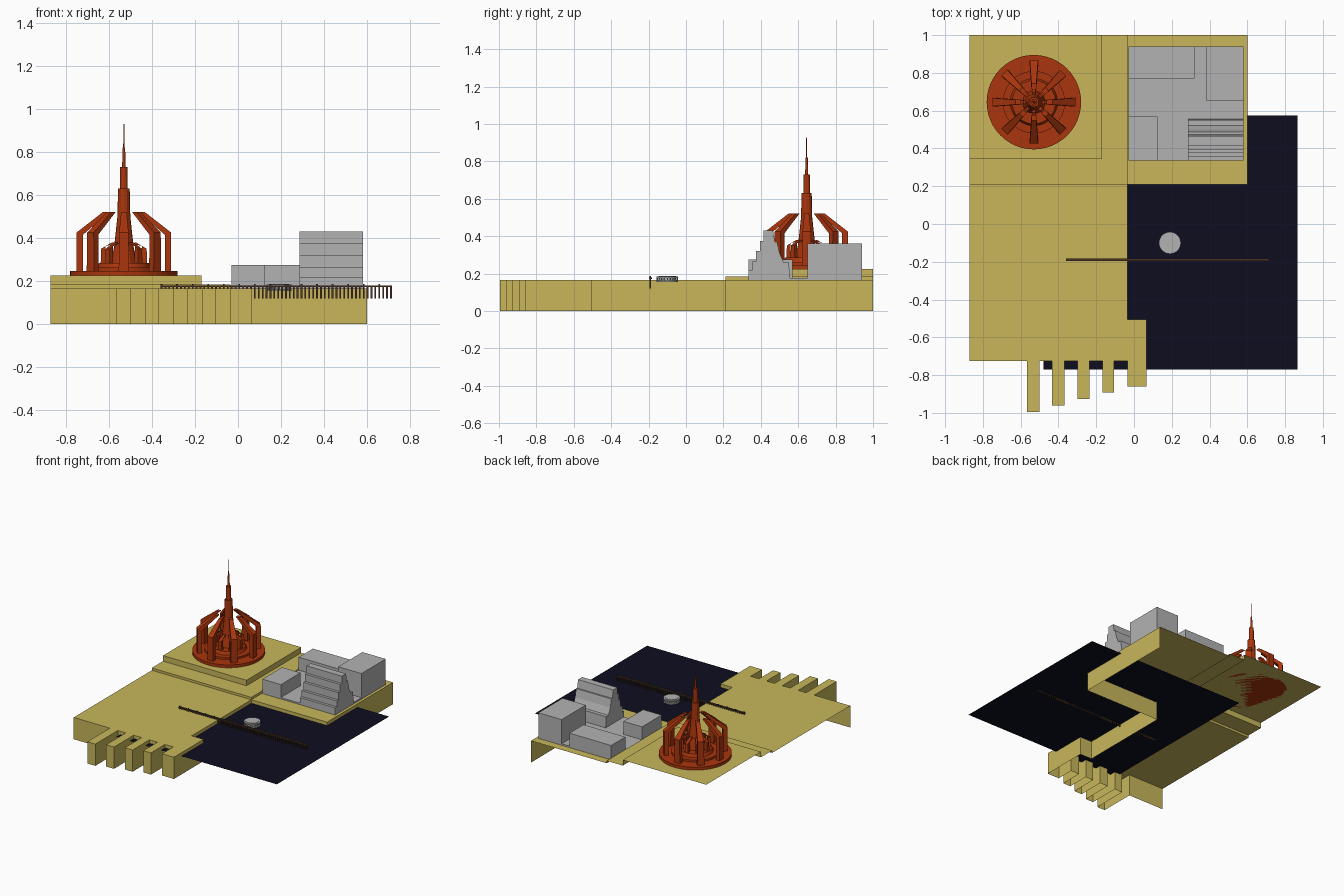
import bpy, bmesh, math
from mathutils import Matrix, Vector

if "Cube" in bpy.data.objects:
    bpy.data.objects.remove(bpy.data.objects["Cube"])


def mat(name, col):
    m = bpy.data.materials.new(name)
    m.diffuse_color = (*col, 1)
    m.use_nodes = True
    m.node_tree.nodes["Principled BSDF"].inputs["Base Color"].default_value = m.diffuse_color
    return m


GOLD = mat("sand yellow", (0.58, 0.47, 0.105))
RED = mat("rust red", (0.40, 0.036, 0.004))
GREY = mat("light grey", (0.45, 0.45, 0.45))
NAVY = mat("dark navy", (0.004, 0.004, 0.014))
BROWN = mat("dark brown", (0.07, 0.035, 0.02))


def finish(name, bm, m, normals=True):
    if normals:
        bmesh.ops.recalc_face_normals(bm, faces=bm.faces)
    me = bpy.data.meshes.new(name)
    bm.to_mesh(me)
    bm.free()
    me.materials.append(m)
    ob = bpy.data.objects.new(name, me)
    bpy.context.collection.objects.link(ob)
    return ob


def add_box(bm, x0, x1, y0, y1, z0, z1):
    mx = Matrix.Translation(((x0 + x1) / 2, (y0 + y1) / 2, (z0 + z1) / 2))
    mx = mx @ Matrix.Diagonal((x1 - x0, y1 - y0, z1 - z0, 1))
    bmesh.ops.create_cube(bm, size=1, matrix=mx)


def add_prism(bm, front, back):
    """Solid between two matching outlines."""
    a = [bm.verts.new(p) for p in front]
    b = [bm.verts.new(p) for p in back]
    bm.faces.new(a)
    bm.faces.new(b[::-1])
    for i in range(len(a)):
        j = (i + 1) % len(a)
        bm.faces.new((a[i], b[i], b[j], a[j]))


def add_lathe(bm, profile, n, cx, cy):
    """Revolve (radius, z) points, capped at both ends."""
    rings = [[bm.verts.new((cx + r * math.cos(math.tau * k / n),
                            cy + r * math.sin(math.tau * k / n), z))
              for k in range(n)] for r, z in profile]
    for a, b in zip(rings, rings[1:]):
        for k in range(n):
            l = (k + 1) % n
            bm.faces.new((a[k], a[l], b[l], b[k]))
    bm.faces.new(rings[0][::-1])
    bm.faces.new(rings[-1])


# --- Quay: an open shell with decks, steps and sea walls, no left or back wall
L, F, Z0, Z1, Z2 = -0.87, -0.725, 0.165, 0.183, 0.225
edge = [(L, F)]
for i, (x0, x1) in enumerate([(-0.567, -0.50), (-0.433, -0.367), (-0.30, -0.235),
                              (-0.168, -0.105)]):
    tip = -0.995 + 0.034 * i
    edge += [(x0, F), (x0, tip), (x1, tip), (x1, F)]
edge += [(-0.035, F), (-0.035, -0.86), (0.065, -0.86), (0.065, -0.505),
         (-0.035, -0.505), (-0.035, 0.21)]

bm = bmesh.new()


def flat(pts, z):
    bm.faces.new([bm.verts.new((x, y, z)) for x, y in pts])


def wall(pts, z0, z1):
    for p, q in zip(pts, pts[1:]):
        bm.faces.new([bm.verts.new(v) for v in
                      ((*p, z0), (*q, z0), (*q, z1), (*p, z1))])


flat(edge + [(L, 0.21)], Z0)
flat([(-0.035, 0.21), (0.6, 0.21), (0.6, 1), (-0.035, 1)], Z0)
wall(edge + [(0.6, 0.21), (0.6, 1)], 0, Z0)
flat([(L, 0.21), (-0.035, 0.21), (-0.035, 1), (-0.17, 1), (-0.17, 0.345), (L, 0.345)], Z1)
wall([(L, 0.21), (-0.035, 0.21), (-0.035, 1)], Z0, Z1)
flat([(L, 0.345), (-0.17, 0.345), (-0.17, 1), (L, 1)], Z2)
wall([(L, 0.345), (-0.17, 0.345), (-0.17, 1)], Z1, Z2)
finish("quay", bm, GOLD, normals=False)

# --- Water sheet
bm = bmesh.new()
bm.faces.new([bm.verts.new(v) for v in ((-0.48, -0.77, 0.139), (0.865, -0.77, 0.139),
                                        (0.865, 0.575, 0.139), (-0.48, 0.575, 0.139))])
finish("water", bm, NAVY)

# --- Grey building group on its plate
PZ = 0.177
for name, b in {"building_plate": (-0.03, 0.58, 0.335, 0.94, Z0 + 0.001, PZ),
                "long_block": (-0.03, 0.32, 0.77, 0.94, PZ, 0.275),
                "tall_block": (0.385, 0.58, 0.65, 0.94, PZ, 0.36),
                "small_block": (-0.03, 0.125, 0.335, 0.57, PZ, 0.275)}.items():
    bm = bmesh.new()
    add_box(bm, *b)
    finish(name, bm, GREY)

# stepped block: terraces to the front, leaning back side
prof = [(0.335, PZ)]
for i, z in enumerate([0.22, 0.265, 0.32, 0.375, 0.43]):
    y = 0.335 + 0.02 * i
    prof += [(y, z), (y + 0.02, z)]
prof[-1] = (0.465, 0.43)
prof += [(0.475, 0.37), (0.487, 0.37), (0.50, 0.31), (0.522, 0.26), (0.55, 0.26), (0.555, PZ)]
bm = bmesh.new()
add_prism(bm, [(0.285, y, z) for y, z in prof], [(0.58, y, z) for y, z in prof])
finish("stepped_block", bm, GREY)

# --- Monument: round base, spire and two rings of eight pillars
CX, CY = -0.53, 0.645
bm = bmesh.new()
add_lathe(bm, [(0.25, Z2), (0.25, 0.247), (0.165, 0.247), (0.165, 0.262),
               (0.125, 0.262), (0.115, 0.285), (0.06, 0.285)], 48, CX, CY)
finish("monument_base", bm, RED)

bm = bmesh.new()
add_lathe(bm, [(0.062, 0.28), (0.045, 0.36), (0.03, 0.50), (0.027, 0.63), (0.018, 0.63),
               (0.017, 0.73), (0.008, 0.73), (0.006, 0.82), (0.003, 0.82),
               (0.002, 0.93)], 12, CX, CY)
finish("spire", bm, RED)


def pillar_ring(name, sections):
    """Eight bent pillars; sections are (outer r, outer z, inner r, inner z, half width)."""
    bm = bmesh.new()
    for k in range(8):
        rot = Matrix.Translation((CX, CY, 0)) @ Matrix.Rotation(math.tau * k / 8, 4, 'Z')
        rings = []
        for ro, zo, ri, zi, w in sections:
            pts = ((ro, -w, zo), (ro, w, zo), (ri, w, zi), (ri, -w, zi))
            rings.append([bm.verts.new(rot @ Vector(p)) for p in pts])
        for a, b in zip(rings, rings[1:]):
            for i in range(4):
                j = (i + 1) % 4
                bm.faces.new((a[i], a[j], b[j], b[i]))
        bm.faces.new(rings[0][::-1])
        bm.faces.new(rings[-1])
    finish(name, bm, RED)


pillar_ring("outer_pillars", [(0.22, 0.245, 0.19, 0.245, 0.024),
                              (0.22, 0.425, 0.19, 0.415, 0.022),
                              (0.098, 0.52, 0.068, 0.52, 0.013)])
pillar_ring("inner_pillars", [(0.108, 0.26, 0.085, 0.26, 0.015),
                              (0.106, 0.35, 0.085, 0.362, 0.013),
                              (0.055, 0.38, 0.04, 0.375, 0.009)])

# --- Fence across the water: rail and a row of pickets
bm = bmesh.new()
add_box(bm, -0.36, 0.715, -0.197, -0.183, 0.172, 0.18)
finish("fence_rail", bm, BROWN)
bm = bmesh.new()
for i in range(60):
    x = -0.355 + i * 1.065 / 59
    add_box(bm, x - 0.004, x + 0.004, -0.194, -0.186, 0.12, 0.186 if i % 4 == 0 else 0.18)
finish("fence_pickets", bm, BROWN)

# --- Round pavilion on the water
bm = bmesh.new()
PX, PY = 0.19, -0.1
add_lathe(bm, [(0.058, 0.154), (0.058, 0.162), (0.045, 0.162)], 32, PX, PY)
add_lathe(bm, [(0.045, 0.162), (0.045, 0.179)], 32, PX, PY)
add_lathe(bm, [(0.058, 0.177), (0.058, 0.183), (0.046, 0.183), (0.046, 0.187)], 32, PX, PY)
for k in range(20):
    a = math.tau * k / 20
    add_lathe(bm, [(0.003, 0.162), (0.003, 0.177)], 6,
              PX + 0.054 * math.cos(a), PY + 0.054 * math.sin(a))
finish("round_pavilion", bm, GREY)
